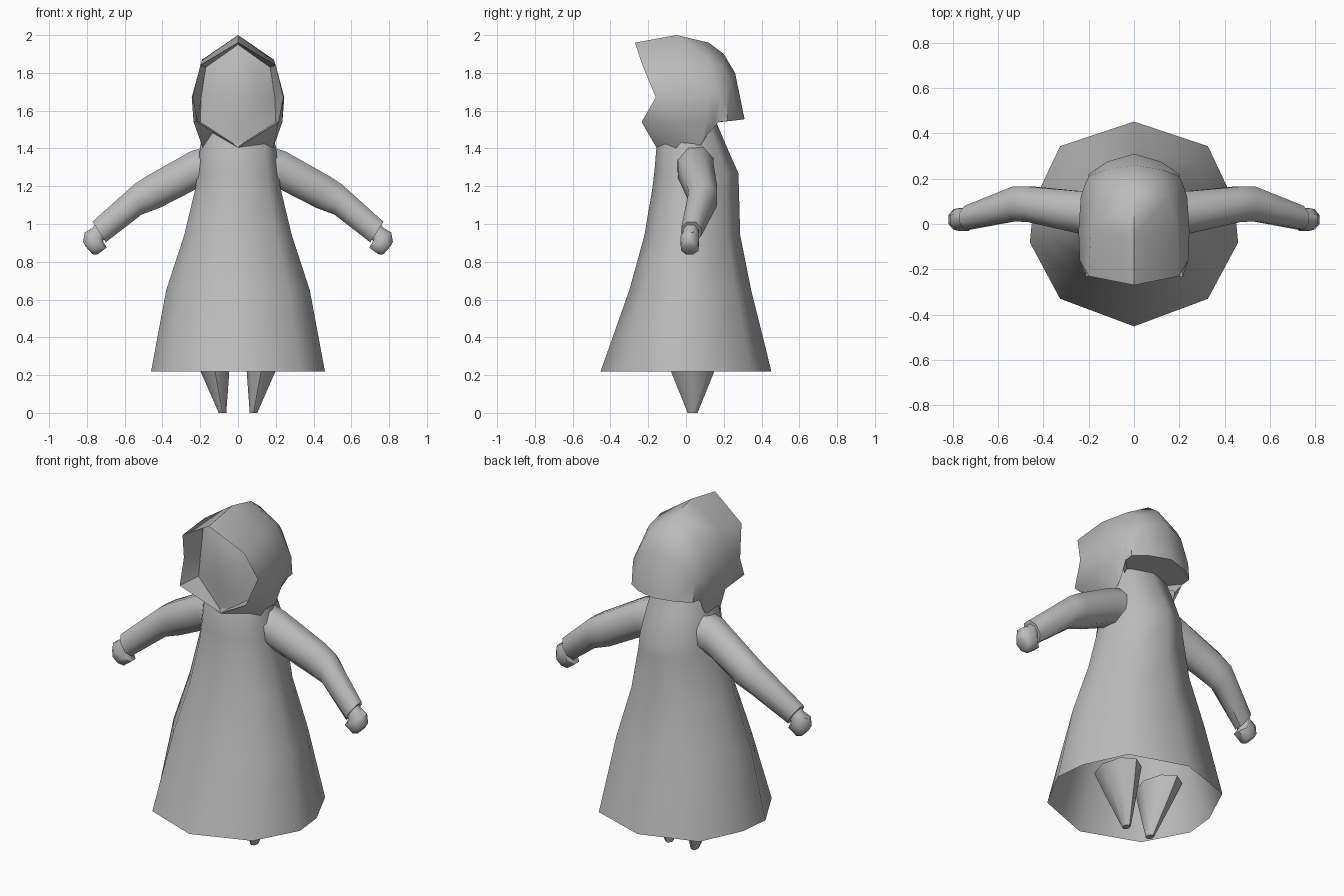
import bpy, bmesh, math

grey = bpy.data.materials.new("cloth grey")
grey.diffuse_color = (0.5, 0.5, 0.5, 1)


def loft(name, rows, closed=True, caps=(False, False), angle=50):
    """Skin a list of equally long point rows and make an object of it."""
    bm = bmesh.new()
    vs = [[bm.verts.new(p) for p in row] for row in rows]
    n = len(rows[0])
    for a, b in zip(vs, vs[1:]):
        for i in range(n if closed else n - 1):
            j = (i + 1) % n
            bm.faces.new((a[i], a[j], b[j], b[i]))
    if caps[0]:
        bm.faces.new(vs[0][::-1])
    if caps[1]:
        bm.faces.new(vs[-1])
    bmesh.ops.remove_doubles(bm, verts=bm.verts, dist=0.0005)
    bmesh.ops.recalc_face_normals(bm, faces=bm.faces)
    me = bpy.data.meshes.new(name)
    bm.to_mesh(me)
    bm.free()
    me.materials.append(grey)
    ob = bpy.data.objects.new(name, me)
    bpy.context.collection.objects.link(ob)
    bpy.ops.object.select_all(action='DESELECT')
    ob.select_set(True)
    bpy.context.view_layer.objects.active = ob
    bpy.ops.object.shade_smooth_by_angle(angle=math.radians(angle))
    return ob


def mirror_row(half):
    """Turn a centre-to-right row into a full left-to-right row."""
    return [(-x, y, z) for x, y, z in half[:0:-1]] + list(half)


# Robe: ten-sided rings given as height, half width, front, back
def robe_ring(z, w, f, b):
    half = [(0.71, 0.73 * f), (1, 0.18 * f), (0.96, 0.22 * b), (0.71, 0.76 * b)]
    right = [(w * x, y, z) for x, y in half]
    left = [(-x, y, z) for x, y, z in right[::-1]]
    return [(0, f, z)] + right + [(0, b, z)] + left


loft("robe", [robe_ring(*r) for r in (
    (0.22, 0.46, -0.452, 0.452), (0.65, 0.38, -0.30, 0.345),
    (0.94, 0.285, -0.22, 0.287), (1.19, 0.225, -0.178, 0.28),
    (1.27, 0.215, -0.168, 0.277), (1.41, 0.2, -0.156, 0.215),
    (1.54, 0.17, -0.10, 0.16))], caps=(False, True))

# Hood: ribs running from the crown down the side, front rim to nape
rim = [(0, -0.27, 1.96), (0.2, -0.23, 1.84), (0.24, -0.16, 1.67),
       (0.215, -0.235, 1.54), (0, -0.157, 1.405)]
ribs = [
    rim,
    [(0, -0.05, 2.0), (0.19, -0.04, 1.87), (0.245, -0.03, 1.67), (0.235, -0.03, 1.54), (0.185, -0.05, 1.40)],
    [(0, 0.12, 1.96), (0.155, 0.12, 1.87), (0.235, 0.12, 1.69), (0.22, 0.11, 1.55), (0.185, 0.08, 1.42)],
    [(0, 0.2, 1.9), (0.135, 0.19, 1.83), (0.215, 0.18, 1.68), (0.21, 0.15, 1.55), (0.18, 0.11, 1.47)],
    [(0, 0.26, 1.8), (0.125, 0.24, 1.76), (0.2, 0.21, 1.65), (0.205, 0.18, 1.55), (0.18, 0.12, 1.5)],
    [(0, 0.31, 1.555), (0.12, 0.275, 1.55), (0.2, 0.22, 1.545), (0.2, 0.17, 1.54), (0.175, 0.12, 1.51)],
    [(0, 0.14, 1.535), (0.07, 0.13, 1.535), (0.12, 0.12, 1.535), (0.14, 0.11, 1.535), (0.15, 0.1, 1.51)],
]
loft("hood", [mirror_row(r) for r in ribs], closed=False)


# Hood lining turns inward from the rim to the face
def around(half):
    return list(half) + [(-x, y, z) for x, y, z in half[-2:0:-1]]


face_edge = [(0, -0.1, 1.95), (0.17, -0.08, 1.83), (0.195, -0.07, 1.67),
             (0.2, -0.08, 1.54), (0, -0.15, 1.41)]
loft("hood_lining", [around(rim), around(face_edge)], angle=30)

# Face: smooth bulge filling the lining
mid = [(x * 0.55, -0.135, 1.67 + (z - 1.67) * 0.55) for x, y, z in face_edge]
centre = [(0, -0.15, 1.67)] * 5
loft("face", [around(face_edge), around(mid), around(centre)], angle=60)


# Limb ring: eight points from its upper and lower point and its y range
def limb_ring(s, top, bot, y0, y1):
    pts = []
    for k in range(8):
        a = math.tau * (k + 0.5) / 8
        t = 0.5 + 0.54 * math.cos(a)
        y = (y0 + y1) / 2 + 0.54 * (y1 - y0) * math.sin(a)
        pts.append((s * (bot[0] + t * (top[0] - bot[0])), y,
                    bot[1] + t * (top[1] - bot[1])))
    return pts


sleeve = [((0.17, 1.41), (0.17, 1.20), -0.045, 0.145),
          ((0.25, 1.385), (0.22, 1.185), -0.043, 0.145),
          ((0.49, 1.25), (0.415, 1.085), 0.008, 0.165),
          ((0.55, 1.21), (0.51, 1.05), 0.012, 0.165),
          ((0.77, 1.012), (0.70, 0.903), -0.025, 0.08)]
hand = [((0.75, 1.01), (0.70, 0.93), -0.015, 0.065),
        ((0.77, 0.98), (0.715, 0.91), -0.015, 0.065),
        ((0.812, 0.955), (0.695, 0.875), -0.03, 0.07),
        ((0.82, 0.905), (0.745, 0.838), -0.025, 0.065),
        ((0.81, 0.885), (0.77, 0.84), -0.005, 0.045)]

for s, side in ((1, "right"), (-1, "left")):
    loft(side + "_sleeve", [limb_ring(s, *r) for r in sleeve], caps=(False, True))
    loft(side + "_hand", [limb_ring(s, *r) for r in hand], caps=(True, True))
    # Legs: tapered pegs hidden under the robe
    leg = []
    for z, cx, rx, ry in ((0, 0.082, 0.02, 0.026), (0.22, 0.122, 0.076, 0.115),
                          (0.33, 0.142, 0.104, 0.155)):
        leg.append([(s * (cx + rx * math.cos(math.tau * k / 8)),
                     0.035 + ry * math.sin(math.tau * k / 8), z) for k in range(8)])
    loft(side + "_leg", leg, caps=(True, True))
